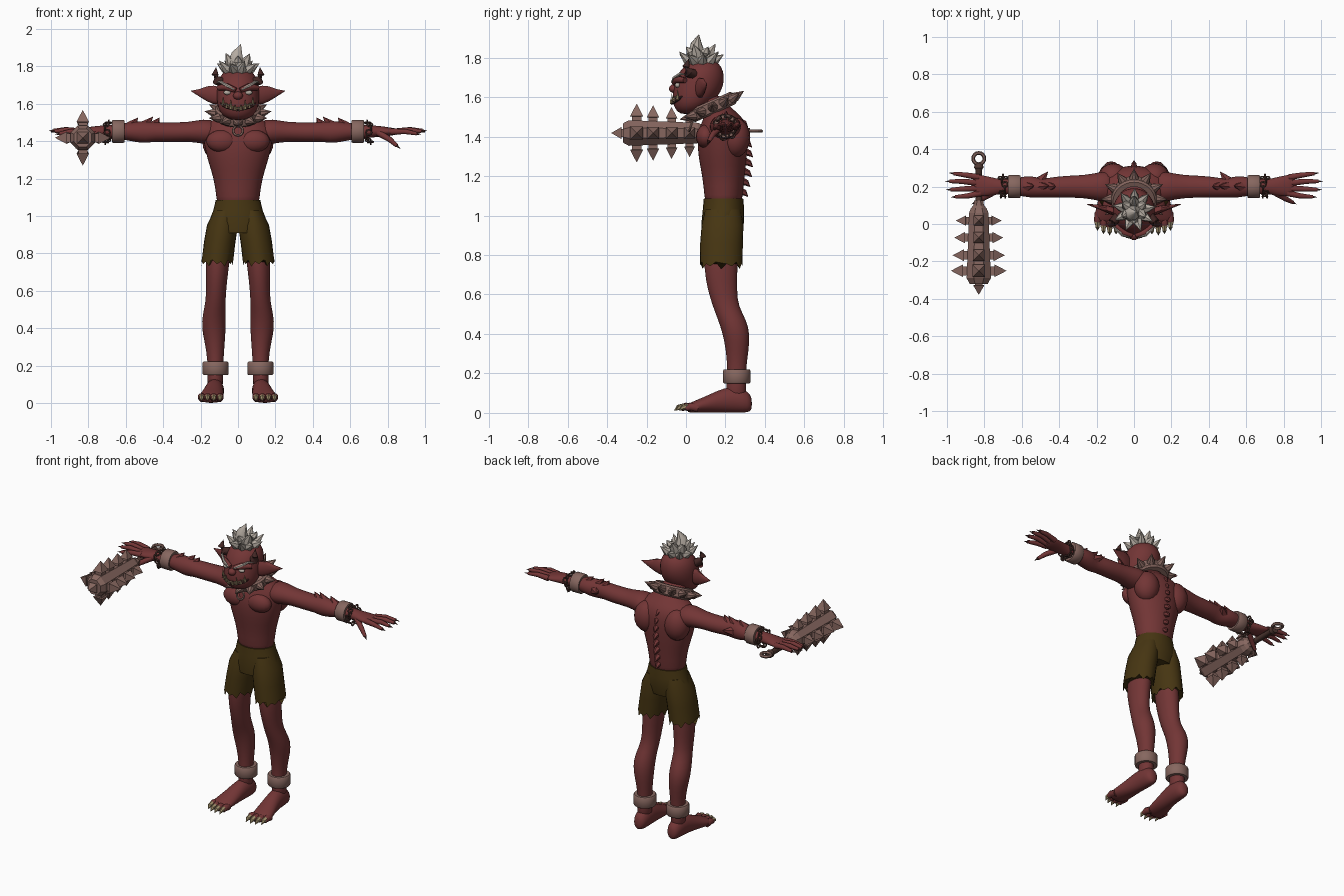
import bpy, bmesh, math
from mathutils import Vector, Matrix

if "Cube" in bpy.data.objects:
    bpy.data.objects.remove(bpy.data.objects["Cube"])

def material(name, rgb):
    m = bpy.data.materials.new(name)
    m.diffuse_color = (*rgb, 1)
    m.use_nodes = True
    m.node_tree.nodes["Principled BSDF"].inputs["Base Color"].default_value = m.diffuse_color
    return m

SKIN = material("red skin", (0.17, 0.036, 0.036))
CLOTH = material("olive cloth", (0.062, 0.036, 0.006))
METAL = material("dull pink metal", (0.24, 0.135, 0.115))
HAIR = material("pale grey hair", (0.46, 0.41, 0.36))
CLAW = material("cream claw", (0.36, 0.28, 0.15))
DARK = material("dark horn", (0.055, 0.02, 0.018))
CHAIN = material("brown iron", (0.085, 0.042, 0.034))

def bridge(bm, rings, closed=False):
    """Skin a row of vertex rings; cap the ends unless the row is closed."""
    vs = [[bm.verts.new(p) for p in r] for r in rings]
    n = len(vs[0])
    pairs = list(zip(vs, vs[1:])) + ([(vs[-1], vs[0])] if closed else [])
    for a, b in pairs:
        for i in range(n):
            j = (i + 1) % n
            bm.faces.new((a[i], a[j], b[j], b[i]))
    if not closed:
        bm.faces.new(vs[0])
        bm.faces.new(vs[-1])

def loft(bm, axis, secs, n=16):
    """Axis-aligned ellipses: (cx, cy, cz, radius a, radius b)."""
    rings = []
    for cx, cy, cz, a, b in secs:
        ring = []
        for i in range(n):
            t = 2 * math.pi * i / n
            u, v = a * math.cos(t), b * math.sin(t)
            d = {'X': (0, u, v), 'Y': (u, 0, v), 'Z': (u, v, 0)}[axis]
            ring.append(Vector((cx, cy, cz)) + Vector(d))
        rings.append(ring)
    bridge(bm, rings)

def tube(bm, pts, radii, n=8):
    """Round tube or spike along a path."""
    pts = [Vector(p) for p in pts]
    rings = []
    for k, p in enumerate(pts):
        d = (pts[min(k + 1, len(pts) - 1)] - pts[max(k - 1, 0)]).normalized()
        up = Vector((1, 0, 0)) if abs(d.z) > 0.9 else Vector((0, 0, 1))
        u = up.cross(d).normalized()
        v = d.cross(u)
        r = max(radii[k], 0.0008)
        angs = [2 * math.pi * (i + 0.5) / n for i in range(n)]
        rings.append([p + u * r * math.cos(t) + v * r * math.sin(t) for t in angs])
    bridge(bm, rings)

def band(bm, prof, mat, n=28):
    """Closed (radius, height) profile turned about the local z axis."""
    bridge(bm, [[mat @ Vector((r * math.cos(2 * math.pi * i / n), r * math.sin(2 * math.pi * i / n), h))
                 for i in range(n)] for r, h in prof], True)

def torus(bm, mat, R, r, n=16, m=6):
    band(bm, [(R + r * math.cos(2 * math.pi * k / m), r * math.sin(2 * math.pi * k / m))
              for k in range(m)], mat, n)

def ball(bm, c, rad):
    bmesh.ops.create_uvsphere(bm, u_segments=16, v_segments=10, radius=1,
                              matrix=Matrix.Translation(c) @ Matrix.Diagonal((*rad, 1)))

def finish(name, bm, mat, mirror=False, subdiv=0, angle=40):
    bmesh.ops.recalc_face_normals(bm, faces=bm.faces)
    me = bpy.data.meshes.new(name)
    bm.to_mesh(me)
    bm.free()
    me.materials.append(mat)
    me.polygons.foreach_set("use_smooth", [angle > 0] * len(me.polygons))
    if 0 < angle < 180:
        me.set_sharp_from_angle(angle=math.radians(angle))
    ob = bpy.data.objects.new(name, me)
    bpy.context.collection.objects.link(ob)
    if mirror:
        ob.modifiers.new("Mirror", 'MIRROR').use_mirror_merge = False
    if subdiv:
        ob.modifiers.new("Subdivision", 'SUBSURF').levels = subdiv
        ob.modifiers["Subdivision"].render_levels = subdiv
    return ob

new = bmesh.new

# Torso and neck
bm = new()
loft(bm, 'Z', [(0, cy, z, a, b) for z, cy, a, b in (
    (1.03, .19, .11, .09), (1.1, .19, .117, .098), (1.2, .19, .13, .108), (1.3, .185, .165, .125),
    (1.39, .185, .185, .13), (1.45, .188, .195, .122), (1.495, .19, .17, .098),
    (1.525, .17, .11, .085), (1.56, .14, .078, .075), (1.62, .1, .07, .07))], 20)
finish("torso", bm, SKIN, subdiv=1, angle=180)
bm = new()
ball(bm, (.11, .25, 1.395), (.08, .075, .1))
ball(bm, (.085, .1, 1.4), (.085, .05, .06))
finish("shoulder_blade_and_chest", bm, SKIN, True, angle=180)
bm = new()
for k in range(8):
    z = 1.11 + k * .05
    y = .285 + .025 * math.sin(k / 7 * math.pi)
    tube(bm, [(0, y - .03, z + .02), (0, y + .012, z + .005), (0, y + .03, z - .015)], [.024, .015, 0], 6)
finish("spine_ridges", bm, SKIN)

# Arms, hands and fingers
bm = new()
loft(bm, 'X', [(.1, .2, 1.445, .09, .07), (.19, .2, 1.452, .078, .068), (.26, .2, 1.45, .062, .052),
               (.36, .2, 1.447, .06, .055), (.45, .195, 1.45, .055, .052), (.49, .19, 1.447, .05, .06),
               (.55, .2, 1.45, .062, .056), (.62, .2, 1.452, .048, .042), (.7, .2, 1.452, .036, .034),
               (.76, .2, 1.452, .05, .03), (.82, .205, 1.45, .06, .022), (.86, .21, 1.452, .055, .014)])
finish("arm", bm, SKIN, True, 1, 180)
fingers = [((.83, .25, 1.45), (.9, .262, 1.46), (.965, .27, 1.455)),
           ((.84, .22, 1.45), (.92, .228, 1.462), (.985, .228, 1.457)),
           ((.84, .19, 1.45), (.92, .187, 1.46), (.98, .184, 1.452)),
           ((.82, .165, 1.45), (.89, .15, 1.452), (.955, .145, 1.44)),
           ((.75, .17, 1.445), (.81, .135, 1.41), (.85, .115, 1.375))]
skin, claws = new(), new()
for a, b, c in fingers:
    tube(skin, [a, b, c], [.018, .015, .01])
    d = (Vector(c) - Vector(b)).normalized()
    tube(claws, [Vector(c) - d * .01, Vector(c) + d * .025], [.009, 0], 6)
finish("fingers", skin, SKIN, True, angle=60)
finish("finger_claws", claws, DARK, True)
bm = new()
for a, b in (((.45, .2, 1.48), (.42, .2, 1.525)), ((.5, .2, 1.48), (.455, .205, 1.53)),
             ((.57, .2, 1.48), (.535, .205, 1.525)), ((.5, .23, 1.45), (.46, .28, 1.46))):
    tube(bm, [a, b], [.032, 0], 6)
finish("elbow_spikes", bm, SKIN, True)

# Wrist bands and chains
bm = new()
turn_x = Matrix.Rotation(math.pi / 2, 4, 'Y')
band(bm, [(.042, -.033), (.058, -.033), (.062, -.027), (.062, .027), (.058, .033), (.042, .033)],
     Matrix.Translation((.64, .2, 1.452)) @ turn_x)
finish("wrist_band", bm, METAL, True)
bm = new()
for k in range(14):
    t = 2 * math.pi * k / 14
    p = Vector((.7 + .012 * math.sin(3 * t), .2 + .052 * math.cos(t), 1.447 + .052 * math.sin(t)))
    torus(bm, Matrix.Translation(p) @ Matrix.Rotation(t, 4, 'X')
          @ Matrix.Rotation(k % 2 * math.pi / 2, 4, 'Z') @ turn_x, .014, .005, 8, 5)
finish("wrist_chain", bm, CHAIN, True)

# Legs and feet
bm = new()
loft(bm, 'Z', [(.095, .18, .9, .07, .09), (.112, .175, .72, .063, .086), (.116, .185, .62, .055, .075),
               (.12, .2, .54, .054, .066), (.129, .235, .47, .062, .073), (.13, .255, .4, .066, .07),
               (.124, .26, .32, .054, .059), (.12, .257, .23, .043, .048), (.122, .255, .14, .042, .05),
               (.123, .255, .06, .045, .055)])
finish("leg", bm, SKIN, True, 1, 180)
bm = new()
loft(bm, 'Y', [(.122, .335, .045, .02, .03), (.122, .315, .055, .043, .055), (.122, .26, .068, .05, .068),
               (.127, .19, .064, .052, .064), (.135, .12, .047, .059, .047), (.146, .05, .032, .068, .032),
               (.15, .0, .022, .062, .022)])
finish("foot", bm, SKIN, True, 1, 180)
skin, claws = new(), new()
for x, y in ((.096, -.02), (.13, -.025), (.163, -.018), (.195, .0)):
    tube(skin, [(x * .9 + .015, y + .06, .024), (x, y + .02, .032), (x, y - .002, .022)], [.021, .021, .014])
    tube(claws, [(x, y + .012, .033), (x, y - .015, .028), (x, y - .035, .012)], [.015, .013, 0], 6)
finish("toes", skin, SKIN, True, angle=60)
finish("toe_claws", claws, CLAW, True)
bm = new()
band(bm, [(.045, -.036), (.064, -.036), (.069, -.03), (.069, .03), (.064, .036), (.045, .036)],
     Matrix.Translation((.12, .257, .185)))
finish("ankle_cuff", bm, METAL, True)

# Ragged shorts
bm = new()
loft(bm, 'Z', [(0, .19, 1.085, .119, .1), (0, .19, 1.03, .132, .105), (0, .187, .97, .155, .108),
               (0, .182, .91, .13, .1)], 24)
finish("shorts_waist", bm, CLOTH)
bm = new()
loft(bm, 'Z', [(.068, .188, 1.03, .06, .09), (.083, .185, .95, .083, .106), (.098, .18, .86, .084, .108),
               (.113, .178, .755, .084, .108)], 24)
bm.verts.ensure_lookup_table()
for i, v in enumerate(bm.verts[-24:]):
    v.co.z += (-.025, .0, -.012, .01)[i % 4]
finish("shorts_leg", bm, CLOTH, True, angle=60)

# Head, ears and nose
bm = new()
loft(bm, 'Z', [(0, cy, z, a, b) for z, cy, a, b in (
    (1.512, .01, .035, .035), (1.535, .02, .085, .075), (1.575, .035, .109, .104), (1.625, .055, .115, .124),
    (1.68, .07, .115, .126), (1.73, .078, .108, .114), (1.77, .088, .08, .084), (1.792, .09, .035, .035))], 20)
finish("head", bm, SKIN, subdiv=1, angle=180)
bm = new()
loft(bm, 'X', [(.085, .06, 1.645, .022, .045), (.13, .075, 1.647, .022, .052), (.165, .085, 1.653, .016, .042),
               (.205, .095, 1.658, .01, .022), (.25, .105, 1.668, .002, .002)], 10)
tube(bm, [(.105, -.005, 1.685), (.06, -.045, 1.69), (.012, -.06, 1.672)], [.014, .02, .014])
finish("ear_and_brow", bm, SKIN, True, angle=60)
bm = new()
ball(bm, (0, -.062, 1.643), (.026, .024, .022))
finish("nose", bm, SKIN, angle=180)

# Face details
def face_point(x, z, out=0):
    return (x, .038 - (.106 + out) * math.sqrt(max(0, 1 - (x / .112) ** 2)), z)
bm = new()
xs = [-.095 + .019 * k for k in range(11)]
tube(bm, [face_point(x, 1.572 + 3.5 * x * x) for x in xs], [.002] + [.011] * 9 + [.002])
finish("mouth", bm, DARK)
bm = new()
for x in (.016, .038, .06, .08):
    z = 1.572 + 3.5 * x * x
    big = .042 if x in (.038, .08) else .022
    tube(bm, [face_point(x, z - .006, .006), face_point(x, z + big, .012)], [.009, 0], 6)
    tube(bm, [face_point(x - .01, z + .01, .006), face_point(x - .01, z - .014, .008)], [.007, 0], 6)
finish("teeth", bm, CLAW, True)
bm = new()
ball(bm, (.057, -.043, 1.66), (.02, .014, .013))
tube(bm, [(.02, -.072, 1.675), (.06, -.06, 1.697), (.095, -.03, 1.718), (.115, -.005, 1.715)], [.004, .009, .008, 0], 6)
finish("eye_and_brow_hair", bm, HAIR, True)
bm = new()
tube(bm, [(.085, .04, 1.715), (.113, .01, 1.725), (.123, .0, 1.755), (.117, .015, 1.795)],
     [.026, .026, .02, 0])
finish("horn", bm, DARK, True, angle=60)

# Spiky hair
bm = new()
tube(bm, [(0, .07, 1.76), (-.012, .055, 1.82), (-.005, .052, 1.865), (.015, .065, 1.918)], [.045, .045, .032, 0])
for count, reach, top, r, shift in ((9, .115, 1.815, .03, .2), (6, .075, 1.855, .032, .5)):
    for k in range(count):
        t = 2 * math.pi * (k + shift) / count
        c, s = math.cos(t), math.sin(t)
        tube(bm, [(.03 * c, .075 + .03 * s, 1.765), (.065 * reach / .1 * c, .075 + .065 * reach / .1 * s, top - .025),
                  (reach * c, .075 + reach * s, top + .015 * (k % 2))], [r, r * .8, 0], 6)
finish("hair_spikes", bm, HAIR)

# Tilted spiked collar with a ring
tilt = Matrix.Translation((0, .135, 1.55)) @ Matrix.Rotation(math.radians(24), 4, 'X')
bm = new()
band(bm, [(.085, -.034), (.112, -.034), (.122, -.024), (.122, .024), (.112, .034), (.085, .034)], tilt)
for k in range(12):
    t = 2 * math.pi * (k + .5) / 12 + math.pi / 12
    d = Vector((math.cos(t), math.sin(t), 0))
    tube(bm, [tilt @ (d * .11), tilt @ (d * .128), tilt @ (d * .178 + Vector((0, 0, .01)))], [.027, .025, 0], 8)
torus(bm, Matrix.Translation((0, .025, 1.455)) @ Matrix.Rotation(math.radians(75), 4, 'X'), .026, .007)
finish("collar", bm, METAL)

# Spiked club
MX, MZ = -.83, 1.418
bm = new()
tube(bm, [(MX, y, MZ) for y in (-.32, -.29, .06, .085, .1, .125)], [.052, .07, .056, .045, .03, .026], 8)
for k, y in enumerate((-.25, -.167, -.073, .018)):
    s = 1 - .06 * k
    for dx, dz in ((1, 0), (-1, 0), (0, 1), (0, -1)):
        tube(bm, [(MX + dx * r * s, y, MZ + dz * r * s) for r in (.05, .083, .085, .148)],
             [.034 * s, .034 * s, .047 * s, 0], 4)
tube(bm, [(MX, y, MZ) for y in (-.3, -.326, -.328, -.378)], [.03, .03, .042, 0], 4)
torus(bm, Matrix.Translation((MX, .35, MZ + .01)), .03, .01)
finish("club_head", bm, METAL, angle=0)
bm = new()
tube(bm, [(MX, .11, MZ), (MX, .29, MZ), (MX, .3, MZ), (MX, .325, MZ)], [.018, .018, .026, .024], 10)
finish("club_handle", bm, CHAIN)
